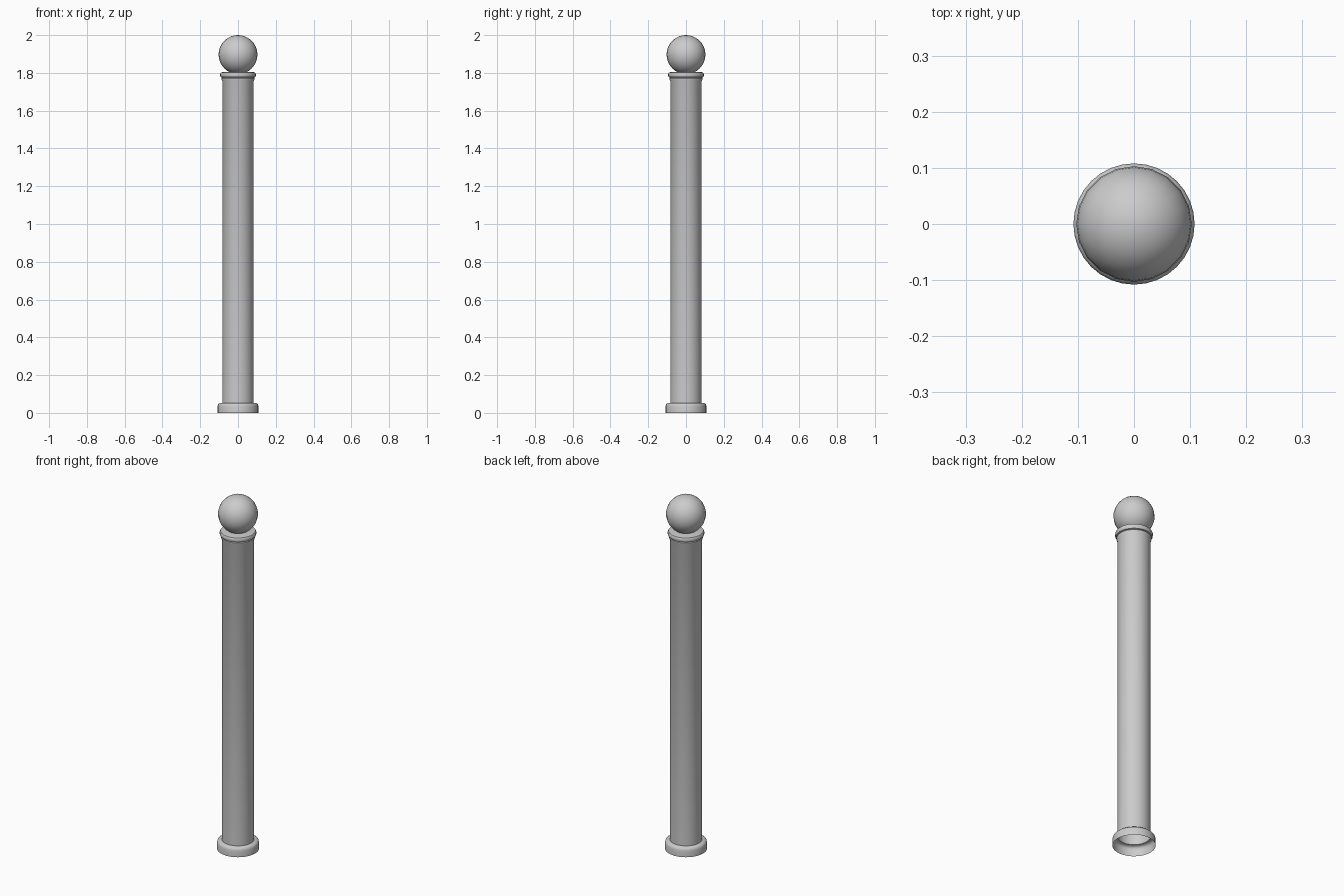
import bpy, bmesh, math

if "Cube" in bpy.data.objects:
    bpy.data.objects.remove(bpy.data.objects["Cube"])

def finish(bm, name, angle=40):
    bmesh.ops.recalc_face_normals(bm, faces=bm.faces)
    me = bpy.data.meshes.new(name)
    bm.to_mesh(me)
    bm.free()
    ob = bpy.data.objects.new(name, me)
    bpy.context.collection.objects.link(ob)
    bpy.ops.object.select_all(action='DESELECT')
    ob.select_set(True)
    bpy.context.view_layer.objects.active = ob
    bpy.ops.object.shade_smooth_by_angle(angle=math.radians(angle))
    return ob

def lathe(name, profile, sides=32):
    bm = bmesh.new()
    verts = [bm.verts.new((r, 0, z)) for r, z in profile]
    edges = [bm.edges.new(p) for p in zip(verts, verts[1:])]
    bmesh.ops.spin(bm, geom=verts + edges, cent=(0, 0, 0), axis=(0, 0, 1),
                   angle=math.tau, steps=sides, use_duplicate=False)
    bmesh.ops.remove_doubles(bm, verts=bm.verts, dist=1e-5)
    return finish(bm, name)

# Hollow post: open foot, plain shaft, small moulding and rounded collar
lathe("post", [
    (0.108, 0), (0.108, 0.036), (0.105, 0.046), (0.098, 0.052), (0.083, 0.053),
    (0.083, 1.755), (0.087, 1.764), (0.087, 1.771), (0.083, 1.775),
    (0.090, 1.777), (0.094, 1.783), (0.094, 1.795), (0.090, 1.802),
    (0.082, 1.804), (0, 1.804)])

# Ball finial
bm = bmesh.new()
bmesh.ops.create_uvsphere(bm, u_segments=20, v_segments=16, radius=0.103)
bmesh.ops.translate(bm, verts=bm.verts, vec=(0, 0, 1.897))
finish(bm, "ball_finial")
